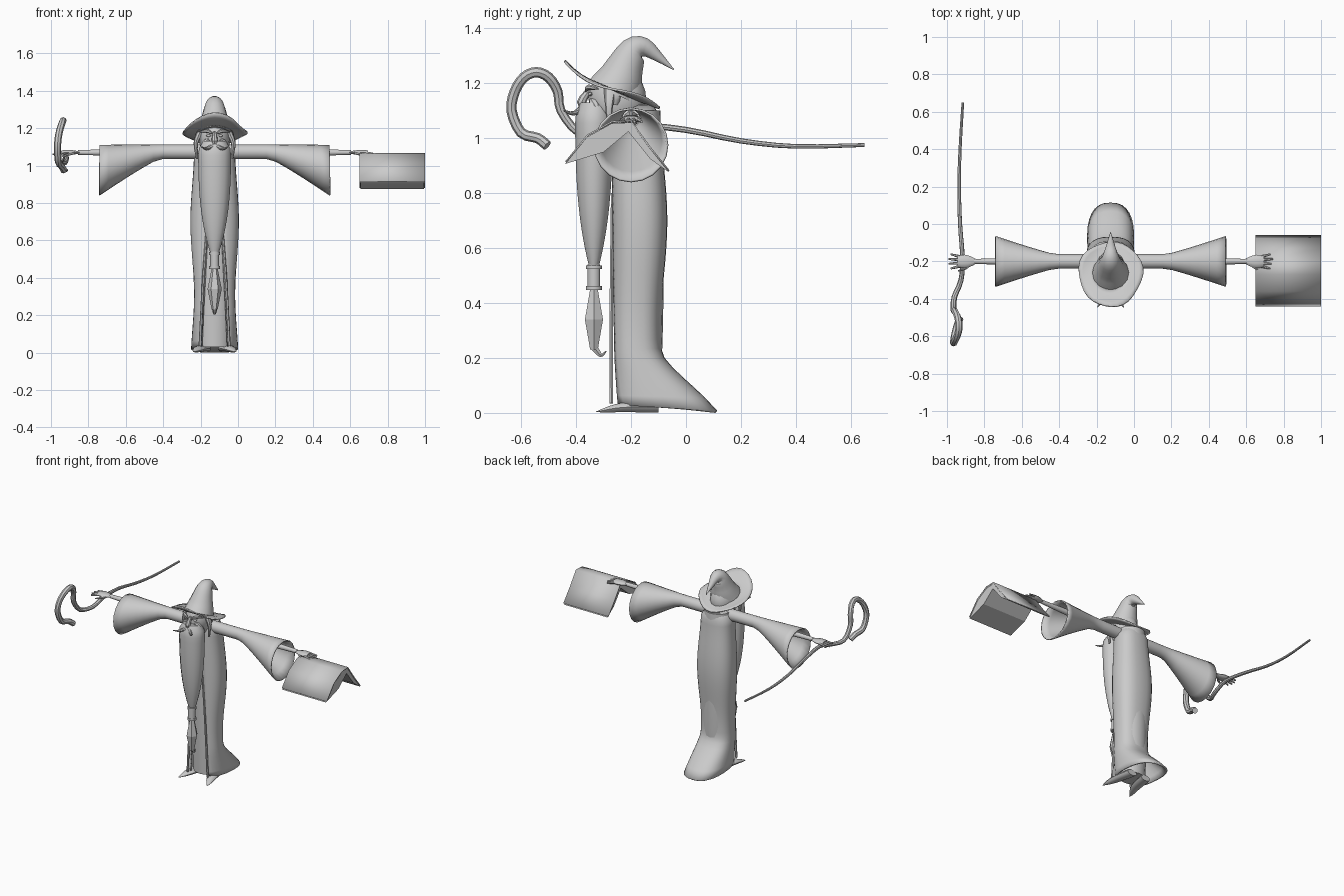
import bpy, bmesh
from math import sin, cos, pi, asin, sqrt, copysign
from mathutils import Vector

if "Cube" in bpy.data.objects:
    bpy.data.objects.remove(bpy.data.objects["Cube"])

CENTRE = -.125
ARM_Y, ARM_Z = -.2, 1.07
BEARD_Y = -.335
X, Y, Z = Vector((1, 0, 0)), Vector((0, 1, 0)), Vector((0, 0, 1))

grey = bpy.data.materials.new("plain_grey")
grey.use_nodes = True
grey.diffuse_color = (.6, .6, .6, 1)
grey.node_tree.nodes["Principled BSDF"].inputs["Base Color"].default_value = grey.diffuse_color


def skin(name, rings, closed=True, caps=True, thickness=0, sharp=.7):
    """Join rings of points into one surface."""
    bm = bmesh.new()
    rows = [[bm.verts.new(point) for point in ring] for ring in rings]
    count = len(rows[0])
    for row, following in zip(rows, rows[1:]):
        for i in range(count if closed else count - 1):
            j = (i + 1) % count
            bm.faces.new((row[i], row[j], following[j], following[i]))
    if caps:
        bm.faces.new(rows[0])
        bm.faces.new(rows[-1])
    bmesh.ops.recalc_face_normals(bm, faces=bm.faces)
    mesh = bpy.data.meshes.new(name)
    bm.to_mesh(mesh)
    bm.free()
    mesh.materials.append(grey)
    part = bpy.data.objects.new(name, mesh)
    bpy.context.collection.objects.link(part)
    if thickness:
        shell = part.modifiers.new("thickness", "SOLIDIFY")
        shell.thickness = thickness
        shell.offset = -1
    bpy.ops.object.select_all(action="DESELECT")
    part.select_set(True)
    bpy.context.view_layer.objects.active = part
    bpy.ops.object.shade_smooth_by_angle(angle=sharp)


def smooth_path(path, steps):
    """Refine a path with a spline through its points."""
    points = [Vector(point) for point in path]
    points = [points[0] * 2 - points[1]] + points + [points[-1] * 2 - points[-2]]
    result = []
    for a, b, c, d in zip(points, points[1:], points[2:], points[3:]):
        for k in range(steps):
            t = k / steps
            result.append(b + (c - a) * t / 2 + (a * 2 - b * 5 + c * 4 - d) * t * t / 2
                          + (b * 3 - a - c * 3 + d) * t ** 3 / 2)
    return result + [points[-2]]


def tube(name, path, radius, flat=1, sides=10, ref=X, along=None, steps=3, **options):
    """Sweep an ellipse along a path; radius is a rule of the travelled share t."""
    points = smooth_path(path, steps)
    last = len(points) - 1
    rings = []
    for i, point in enumerate(points):
        tangent = along or (points[min(i + 1, last)] - points[max(i - 1, 0)]).normalized()
        u = (ref - tangent * ref.dot(tangent)).normalized()
        v = tangent.cross(u) * flat
        angles = [2 * pi * k / sides for k in range(sides)]
        rings.append([point + (u * cos(a) + v * sin(a)) * radius(i / last) for a in angles])
    skin(name, rings, **options)


def taper(start, end):
    return lambda t: start + (end - start) * t


def bulge(ends, middle):
    return lambda t: ends + (middle - ends) * sin(pi * t)


def upright(name, y, top, bottom, radius, **options):
    """A vertical part on the centre line."""
    tube(name, [(CENTRE, y, top), (CENTRE, y, bottom)], radius, along=Z, **options)


# Robe: open at the front, wavy at the back, with a train at the hem
def robe_ring(z, points=25, front=-.27):
    wave = cos((z - .7) * 8)
    shoulder = sqrt(min(1, (1.14 - z) / .08))
    train = max(0, (.22 - z) / .2) ** 1.3
    half_width = (.12 + .01 * wave) * shoulder
    back = -.08 + .012 * wave + .2 * train - .05 * (1 - shoulder)
    start = asin(((.075 - .06 * z) / half_width) ** 1.25)
    ring = []
    for k in range(points):
        a = start + (2 * pi - 2 * start) * k / (points - 1)
        across, forward = [copysign(abs(q) ** .8, q) for q in (sin(a), cos(a))]
        ring.append((CENTRE + half_width * across,
                     (front + back) / 2 + (front - back) / 2 * forward,
                     z - train ** 4 * .03 * (1 - forward) / 2))
    return ring


heights = [1.12 - 1.09 * k / 32 for k in range(33)]
skin("robe", [robe_ring(z) for z in heights], closed=False, caps=False, thickness=.01)
upright("tunic", -.17, 1.1, .03, bulge(.09, .105), flat=.85, sides=20, steps=8)

# Head and beard
upright("head", -.25, 1.04, 1.25, bulge(.05, .084), flat=1.25, sides=16, steps=8)
tube("nose", [(CENTRE, -.35, 1.18), (CENTRE, -.38, 1.13), (CENTRE, -.36, 1.11)],
     bulge(.008, .017), sides=8)
upright("beard", BEARD_Y, 1.13, .53,
        lambda t: .088 * (1 - .75 * t ** 3) * min(1, .7 + 4 * t), flat=.8, sides=14, steps=16)
upright("beard_clasp", BEARD_Y, .54, .45, taper(.024, .024), steps=1)
for place, z in (("upper", .53), ("lower", .455)):
    upright(f"{place}_clasp_band", BEARD_Y, z + .007, z - .007, taper(.03, .03), steps=1)
upright("beard_tassel", BEARD_Y, .45, .23, lambda t: .038 - .022 * abs(2 * t - 1),
        sides=6, steps=2, sharp=.3)
tube("tassel_curl", [(CENTRE, BEARD_Y, .24), (CENTRE, -.31, .21), (CENTRE, -.29, .225)],
     taper(.015, .002), sides=6)

# Hat: tilted wavy brim and bent cone
HAT_Y, INNER, BRIM = -.265, .085, .087
brim = []
for step in range(5):
    share = (step / 4) ** 2
    ring = []
    for k in range(32):
        a = 2 * pi * k / 32
        r = (INNER + BRIM * step / 4) * (1 + share * .02 * (sin(5 * a + 1) + sin(3 * a)))
        depth = r * sin(a)
        ring.append((CENTRE + r * cos(a), HAT_Y + depth,
                     1.18 - .42 * depth + share * (.01 + .014 * sin(3 * a) - .008 * cos(2 * a))))
    brim.append(ring)
skin("hat_brim", brim, caps=False, thickness=.008)
bend = [(HAT_Y, 1.165), (-.24, 1.215), (-.22, 1.265), (-.19, 1.32),
        (-.15, 1.33), (-.1, 1.295), (-.045, 1.25)]
tube("hat_cone", [(CENTRE, y, z) for y, z in bend], lambda t: .1 * (1.02 - t), sides=14)


# Paired parts, measured outward from the centre line
def flare(t):
    return max(0, (t - .45) / .55) ** 1.1


for side, sign in (("left", 1), ("right", -1)):
    def pair(name, path, radius, **options):
        tube(f"{side}_{name}", [(CENTRE + sign * x, y, z) for x, y, z in path],
             radius, **options)

    # Bell sleeve, arm and open hand
    stations = [k / 12 for k in range(13)]
    pair("sleeve", [(.04 + .575 * t, ARM_Y, ARM_Z + .003 - .098 * flare(t)) for t in stations],
         lambda t: .039 + .097 * flare(t), sides=20, ref=Y, along=X, steps=1,
         caps=False, thickness=.008)
    pair("arm", [(.28, ARM_Y, ARM_Z), (.73, ARM_Y, ARM_Z)], taper(.028, .013), ref=Y)
    pair("palm", [(.72, ARM_Y, ARM_Z), (.82, ARM_Y, ARM_Z)], lambda t: .013 + .023 * sin(2.4 * t),
         flat=.4, ref=Y, along=X, steps=5)
    for finger in range(4):
        spread = (finger - 1.5) * .016
        reach = .872 - abs(spread) * .7
        pair(f"finger_{finger + 1}",
             [(.8, ARM_Y + spread, ARM_Z), (reach, ARM_Y + spread * 1.6, ARM_Z - .01)],
             taper(.009, .005), ref=Y, sides=6)
    pair("thumb", [(.75, -.215, ARM_Z), (.78, -.24, 1.06), (.815, -.25, 1.05)],
         taper(.01, .004), ref=Z, sides=6)

    # Face and hair
    pair("moustache", [(0, -.375, 1.11), (.045, -.41, 1.09), (.07, -.445, 1.1)],
         taper(.014, .003), ref=Z, sides=8)
    pair("eyebrow", [(.01, -.365, 1.17), (.04, -.355, 1.185), (.08, -.32, 1.18)],
         bulge(.003, .01), ref=Z, sides=6)
    pair("eye", [(.02, -.352, 1.16), (.045, -.345, 1.16)], bulge(.002, .008), ref=Z, sides=8)
    pair("cheek", [(.03, -.345, 1.14), (.065, -.32, 1.1)], bulge(.008, .02), sides=8)
    pair("ear", [(.08, -.26, 1.12), (.09, -.255, 1.175)], bulge(.008, .014),
         flat=1.4, along=Z, sides=8)
    pair("hair_lock", [(.075, -.275, 1.18), (.1, -.28, 1.12), (.094, -.28, 1.035)],
         taper(.02, .005), flat=1.2, sides=8)

    # Robe edging and pointed shoe
    pair("robe_edge", [(.03, -.268, .8), (.06, -.272, .4), (.078, -.272, .035)],
         taper(.006, .008), sides=6)
    pair("shoe", [(.055, -.1, .02), (.08, -.23, .02), (.112, -.328, .004)],
         lambda t: .036 * (1.03 - t ** 3), flat=.55, along=Y, steps=4)

# Staff: gently curved shaft, crook as an arc, curled end
shaft = [(-.915, .65, .975), (-.93, .4, .97), (-.935, .2, .99), (-.93, 0, 1.03),
         (-.917, -.18, 1.045), (-.925, -.3, 1.015), (-.96, -.39, 1.02)]
crook = []
for k in range(7):
    a = pi * k / 6
    crook.append((-.95 - .015 * cos(2 * a), -.545 + .09 * cos(a), 1.1 + .14 * sin(a)))
curl = [(-.96, -.6, 1.02), (-.945, -.54, 1), (-.93, -.505, .973)]
tube("staff", shaft + crook + curl, lambda t: .007 + .012 * min(1, 1.8 * t), sides=8)

# Open book lying face down: tapering pages under a folded cover
fold = [(-.44, .912), (-.36, 1.01), (-.27, 1.06), (-.2, 1.063), (-.13, .967), (-.06, .88)]
inside = [(-.13, .93), (-.21, 1.03), (-.3, .955)]
skin("book_pages", [[(x, y, z - .006) for y, z in fold + inside] for x in (.655, .995)], sharp=.3)
skin("book_cover", [[(x, y, z + .003) for y, z in fold] for x in (.65, 1)],
     closed=False, caps=False, thickness=.006, sharp=.3)
